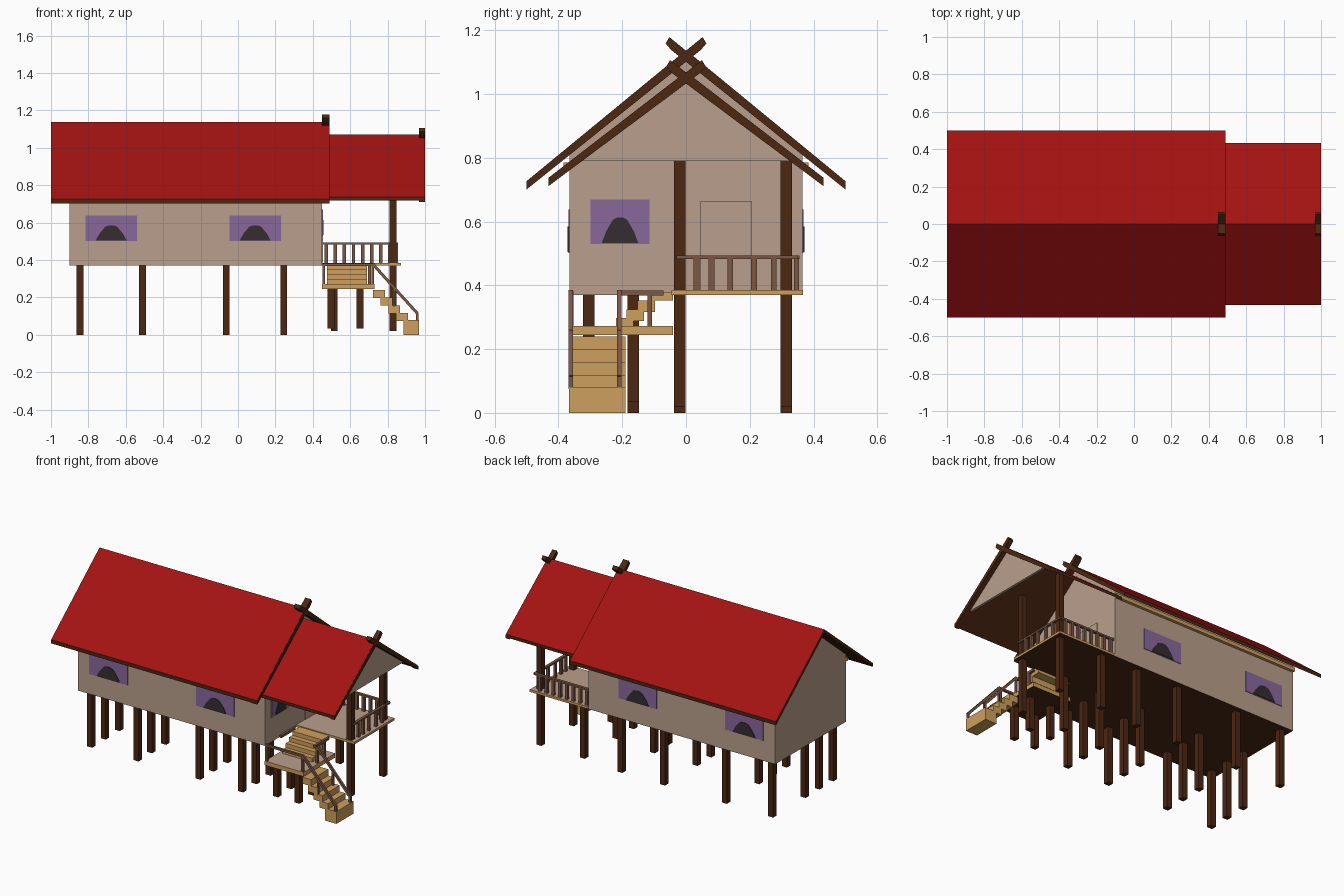
import bpy, bmesh
from mathutils import Vector

if "Cube" in bpy.data.objects:
    bpy.data.objects.remove(bpy.data.objects["Cube"])


def material(name, r, g, b):
    m = bpy.data.materials.new(name)
    m.diffuse_color = (r, g, b, 1)
    m.use_nodes = True
    m.node_tree.nodes["Principled BSDF"].inputs["Base Color"].default_value = m.diffuse_color
    return m


RED = material("roof red", 0.37, 0.006, 0.006)
WALL = material("wall tan", 0.49, 0.345, 0.262)
BROWN = material("dark timber", 0.072, 0.02, 0.006)
GOLD = material("golden wood", 0.62, 0.35, 0.11)
PURPLE = material("window purple", 0.25, 0.14, 0.33)
DARK = material("window dark", 0.035, 0.026, 0.03)
RAIL = material("rail brown", 0.20, 0.095, 0.058)


def prism(pts, axis, a, b):
    """2D outline swept along an axis from a to b."""
    return pts, axis, a, b


def box(x0, x1, y0, y1, z0, z1):
    return prism([(y0, z0), (y1, z0), (y1, z1), (y0, z1)], 'x', x0, x1)


def make(name, solids, mats, rule=None):
    bm = bmesh.new()
    for pts, axis, a, b in solids:
        def place(t):
            return [bm.verts.new((t, u, v) if axis == 'x' else (u, t, v)) for u, v in pts]
        lo, hi = place(a), place(b)
        faces = [bm.faces.new(lo), bm.faces.new(hi)]
        n = len(pts)
        for i in range(n):
            j = (i + 1) % n
            faces.append(bm.faces.new((lo[i], lo[j], hi[j], hi[i])))
        bmesh.ops.recalc_face_normals(bm, faces=faces)
    bm.normal_update()
    if rule:
        for f in bm.faces:
            f.material_index = rule(f.normal)
    me = bpy.data.meshes.new(name)
    bm.to_mesh(me)
    bm.free()
    for m in mats:
        me.materials.append(m)
    ob = bpy.data.objects.new(name, me)
    bpy.context.collection.objects.link(ob)
    return ob


# House body with gables, dark underside
make("house_body", [prism([(-.365, .37), (.365, .37), (.365, .81), (0, 1.112), (-.365, .81)],
                          'x', -.9, .45)],
     [WALL, BROWN], lambda n: 1 if n.z < -.9 else 0)
make("wall_top_beam", [box(-.9, .45, s * .374 - .01, s * .374 + .01, .762, .785) for s in (-1, 1)], [GOLD])


# Roofs: red top, timber edges and underside; crossed end boards with horns
def roof(name, x0, x1, half, eave, ridge, t, board, horn):
    make(name, [prism([(-half, eave), (0, ridge), (half, eave),
                       (half, eave - t), (0, ridge - t), (-half, eave - t)], 'x', x0, x1 - .002)],
         [RED, BROWN], lambda n: 0 if n.z > .3 else 1)
    k = (ridge - eave) / half
    d, w = .002, .034
    boards = []
    for s in (-1, 1):
        top = ridge + k * horn - d
        pts = [(-s * half, eave - d), (s * horn, top), (s * (horn + .012), top - .02),
               (s * horn * .9, top - w - .006), (-s * half, eave - .026)]
        boards.append(prism(pts, 'x', x1 - board + (.001 if s > 0 else 0), x1))
    make(name + "_crossed_boards", boards, [BROWN])


roof("main_roof", -1, .49, .5, .727, 1.138, .024, .042, .052)
roof("porch_roof", .452, 1, .432, .737, 1.07, .02, .032, .05)
make("porch_gable", [prism([(-.335, .79), (.335, .79), (0, 1.048)], 'x', .95, .966)], [WALL])

# Stilts under the house
h = .018
make("house_stilts", [box(x - h, x + h, y - h, y + h, 0, .372)
                      for x in (-.845, -.51, -.063, .245)
                      for y in (-.305, -.165, -.02, .315)], [BROWN])
# Porch stilts, tall porch posts and landing stilts
make("porch_posts",
     [box(.829 - h, .829 + h, y - h, y + h, .02, .8) for y in (-.02, .315)] +
     [box(.515 - h, .515 + h, y - h, y + h, .02, .372) for y in (-.02, .315)] +
     [box(x - h, x + h, y - h, y + h, .035, .247) for x in (.497, .652) for y in (-.305, -.165)],
     [BROWN])


# Porch deck and stair landing: tan top, golden edges, dark underside
def deck_rule(n):
    return 1 if n.z > .9 else 2 if n.z < -.9 else 0


make("porch_deck", [box(.45, .872, -.045, .367, .37, .385)], [GOLD, WALL, BROWN], deck_rule)
make("stair_landing", [box(.45, .73, -.367, -.04, .245, .272)], [GOLD, WALL, BROWN], deck_rule)

# Upper stairs to the deck, lower stairs to the ground
make("upper_stairs", [box(.475, .69, -.22 + .034 * i, -.165 + .034 * i, .27 + .027 * (i - .3),
                          .298 + .027 * i) for i in range(3)] +
     [box(.475, .69, -.118, -.04, .352, .379)], [GOLD])
make("lower_stairs", [box(.722 + .041 * i, .785 + .041 * i, -.367, -.19, .197 - .041 * i,
                          .24 - .041 * i) for i in range(4)] +
     [box(.885, .968, -.367, -.19, 0, .08)], [GOLD])

# Stair handrails
rails = []
for y in (-.368, -.217):
    rails.append(prism([(.715, .373), (.725, .385), (.967, .117), (.957, .105)], 'y', y, y + .014))
    rails.append(box(.951, .965, y, y + .014, .075, .115))
    rails.append(box(.713, .727, y, y + .014, .27, .38))
    rails.append(box(.829, .839, y, y + .012, .15, .26))
rails += [box(.452, .722, -.367, -.353, .368, .382),
          box(.452, .466, -.367, -.353, .27, .375),
          box(.695, .71, -.217, -.07, .368, .384),
          box(.695, .71, -.12, -.106, .272, .37),
          box(.452, .466, -.217, -.07, .368, .384)]
make("stair_handrails", rails, [RAIL])

# Porch balustrade along the right and back sides
b = .009
bal = [box(.45, .85, .338, .356, .482, .493), box(.838, .856, -.03, .35, .482, .493)]
bal += [box(.472 + .0485 * i - b, .472 + .0485 * i + b, .338, .355, .384, .484) for i in range(8)]
bal += [box(.839, .855, y - b, y + b, .384, .484) for y in (.033, .08, .139, .213, .275)]
make("porch_balustrade", bal, [RAIL])


# Windows: purple plate with a dark arched shape at the bottom
def arch(c, w, z, ht):
    return [(c - w / 2, z), (c + w / 2, z), (c + w * .38, z + ht * .45), (c + w * .2, z + ht * .9),
            (c + w * .08, z + ht), (c - w * .08, z + ht), (c - w * .2, z + ht * .9),
            (c - w * .38, z + ht * .45)]


panes, arches = [], []
for c in (-.678, .092):
    for s in (-1, 1):
        panes.append(box(c - .138, c + .138, min(s * .36, s * .369), max(s * .36, s * .369), .502, .638))
        arches.append(prism(arch(c, .165, .505, .08), 'y', s * .362, s * .372))
panes.append(box(.445, .454, -.3, -.115, .53, .67))
arches.append(prism(arch(-.207, .115, .533, .08), 'x', .447, .457))
make("window_panes", panes, [PURPLE])
make("window_arches", arches, [DARK])

# Door panel on the porch
make("door", [box(.446, .455, .046, .206, .386, .664)], [WALL])
